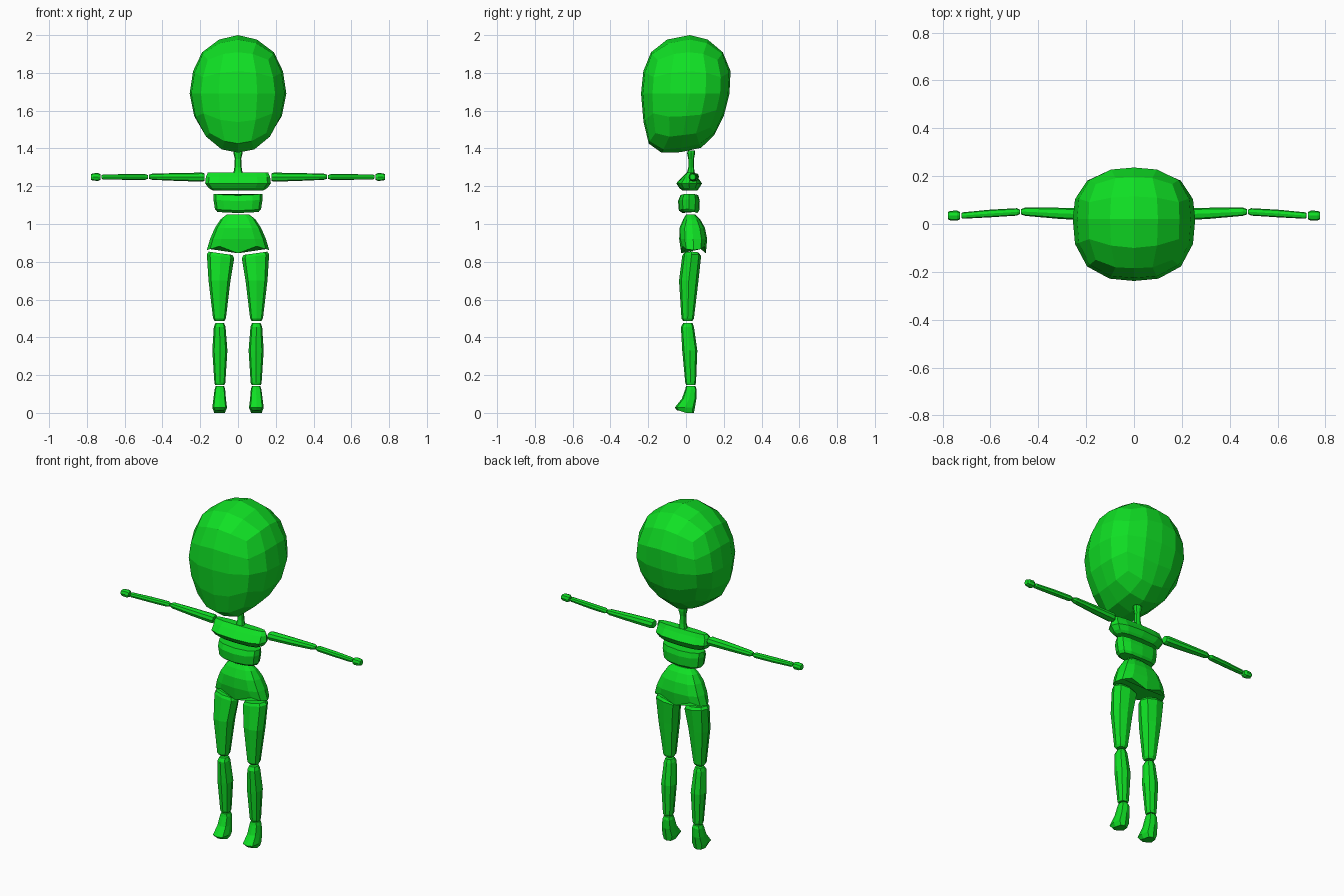
import bpy, bmesh, math

green = bpy.data.materials.new("bright green")
green.diffuse_color = (0.005, 0.75, 0.018, 1)


def make_object(name, bm, mirror=False):
    bmesh.ops.recalc_face_normals(bm, faces=bm.faces)
    me = bpy.data.meshes.new(name)
    bm.to_mesh(me)
    bm.free()
    me.materials.append(green)
    ob = bpy.data.objects.new(name, me)
    bpy.context.collection.objects.link(ob)
    if mirror:
        ob.modifiers.new("mirror", 'MIRROR').use_mirror_merge = False
    return ob


def spow(v, e):
    return math.copysign(abs(v) ** e, v)


def loft(name, rings, axis='z', n=8, box=0.8, mirror=False, warp=None):
    """Rings are (position on axis, u0, u1, v0, v1); u, v = x, y or y, z."""
    bm = bmesh.new()
    loops = []
    for t, u0, u1, v0, v1 in rings:
        loop = []
        for i in range(n):
            a = 2 * math.pi * i / n
            c, s = round(math.cos(a), 6), round(math.sin(a), 6)
            u = (u0 + u1) / 2 + (u1 - u0) / 2 * spow(c, box)
            v = (v0 + v1) / 2 + (v1 - v0) / 2 * spow(s, box)
            co = (u, v, t) if axis == 'z' else (t, u, v)
            loop.append(bm.verts.new(warp(*co) if warp else co))
        loops.append(loop)
    for a, b in zip(loops, loops[1:]):
        for i in range(n):
            j = (i + 1) % n
            bm.faces.new((a[i], a[j], b[j], b[i]))
    bm.faces.new(loops[0])
    bm.faces.new(loops[-1])
    return make_object(name, bm, mirror)


def lerp(table, z):
    for (z0, a), (z1, b) in zip(table, table[1:]):
        if z <= z1:
            return a + (b - a) * max(0, z - z0) / (z1 - z0)
    return table[-1][1]


# head: a 4x4 gridded cube rounded to the head's outlines
levels = (-1, -.924, -.707, -.383, 0, .383, .707, .924, 1)
width = list(zip(levels, (0, .09, .17, .232, .256, .238, .19, .1, 0)))
front = list(zip(levels, (-.03, -.13, -.197, -.225, -.238, -.226, -.185, -.1, .02)))
back = list(zip(levels, (-.03, .08, .15, .2, .23, .236, .195, .115, .02)))
middle = [(-1, -.03), (0, .02), (1, .02)]

bm = bmesh.new()
bmesh.ops.create_cube(bm, size=2)
bmesh.ops.subdivide_edges(bm, edges=bm.edges[:], cuts=3, use_grid_fill=True)
for v in bm.verts:
    p = v.co.copy()
    for i in range(3):
        p[i] = math.tan(p[i] * math.pi / 4)
    p.normalize()
    r = max(1e-6, (abs(p.x) ** 2.6 + abs(p.y) ** 2.6) ** (1 / 2.6))
    yc = lerp(middle, p.z)
    edge = lerp(front if p.y < 0 else back, p.z)
    chin = 0.09 * max(0, -p.y) * max(0, -p.z)
    v.co = (p.x / r * lerp(width, p.z),
            yc + abs(p.y) / r * (edge - yc),
            max(1.378, 1.69 + 0.31 * p.z - chin))
make_object("head", bm)

# neck
loft("neck", [(1.272, -.024, .024, .005, .046), (1.30, -.019, .019, .012, .042),
              (1.345, -.017, .017, .012, .042), (1.375, -.024, .024, .006, .048),
              (1.39, -.024, .024, .008, .048)])

# torso
loft("chest", [(1.178, -.135, .135, -.02, .06), (1.19, -.155, .155, -.035, .07),
               (1.215, -.174, .174, -.052, .085), (1.25, -.17, .17, -.02, .06),
               (1.272, -.16, .16, .003, .048)], n=12, box=.75)
loft("waist", [(1.062, -.11, .11, -.02, .06), (1.075, -.122, .122, -.038, .07),
               (1.125, -.13, .13, -.042, .073), (1.155, -.13, .13, -.03, .065)],
     n=12, box=.75, warp=lambda x, y, z: (x, y, z + .5 * (x * x - .007)))


def leg_openings(x, y, z):
    if z < 0.87:
        z = lerp([(0, .845), (.09, .885), (.165, .862)], abs(x))
    return x, y, z


loft("pelvis", [(.86, -.165, .165, -.025, .105), (.92, -.148, .148, -.036, .112),
                (.98, -.122, .122, -.034, .1), (1.025, -.092, .092, -.015, .075),
                (1.05, -.06, .06, .0, .05)], n=12, box=.75, warp=leg_openings)


def hip_slope(x, y, z):
    return x, y, z + (0.14 * (x - .165) if z > .8 else 0)


# legs
loft("thigh", [(.487, .072, .124, -.015, .035), (.5, .064, .132, -.024, .042),
               (.7, .04, .156, -.037, .066), (.84, .02, .165, -.02, .08),
               (.855, .03, .155, -.012, .07)], mirror=True, warp=hip_slope)
loft("shin", [(.148, .072, .122, .0, .05), (.16, .067, .125, -.004, .053),
              (.33, .056, .136, -.02, .06), (.455, .066, .128, -.027, .042),
              (.475, .074, .12, -.015, .035)], mirror=True)
loft("foot", [(.0, .07, .126, -.045, .042), (.028, .058, .136, -.06, .047),
              (.075, .064, .13, -.022, .055), (.125, .068, .124, -.004, .056),
              (.142, .074, .118, .0, .05)], mirror=True, box=.65,
     warp=lambda x, y, z: (x, y, max(z, .012 if y < -.02 else 0)))

# arms
loft("upper_arm", [(.178, .018, .062, 1.228, 1.268), (.19, .014, .066, 1.224, 1.272),
                   (.32, .022, .068, 1.228, 1.27), (.455, .034, .069, 1.234, 1.266),
                   (.472, .04, .062, 1.24, 1.26)], axis='x', mirror=True)
loft("forearm", [(.476, .042, .06, 1.24, 1.258), (.49, .035, .066, 1.234, 1.264),
                 (.6, .028, .06, 1.234, 1.264), (.715, .022, .049, 1.236, 1.262),
                 (.722, .026, .045, 1.24, 1.258)], axis='x', mirror=True)
loft("hand", [(.728, .02, .05, 1.234, 1.264), (.74, .014, .056, 1.228, 1.27),
              (.768, .015, .055, 1.23, 1.268), (.778, .02, .05, 1.234, 1.264)],
     axis='x', mirror=True)
